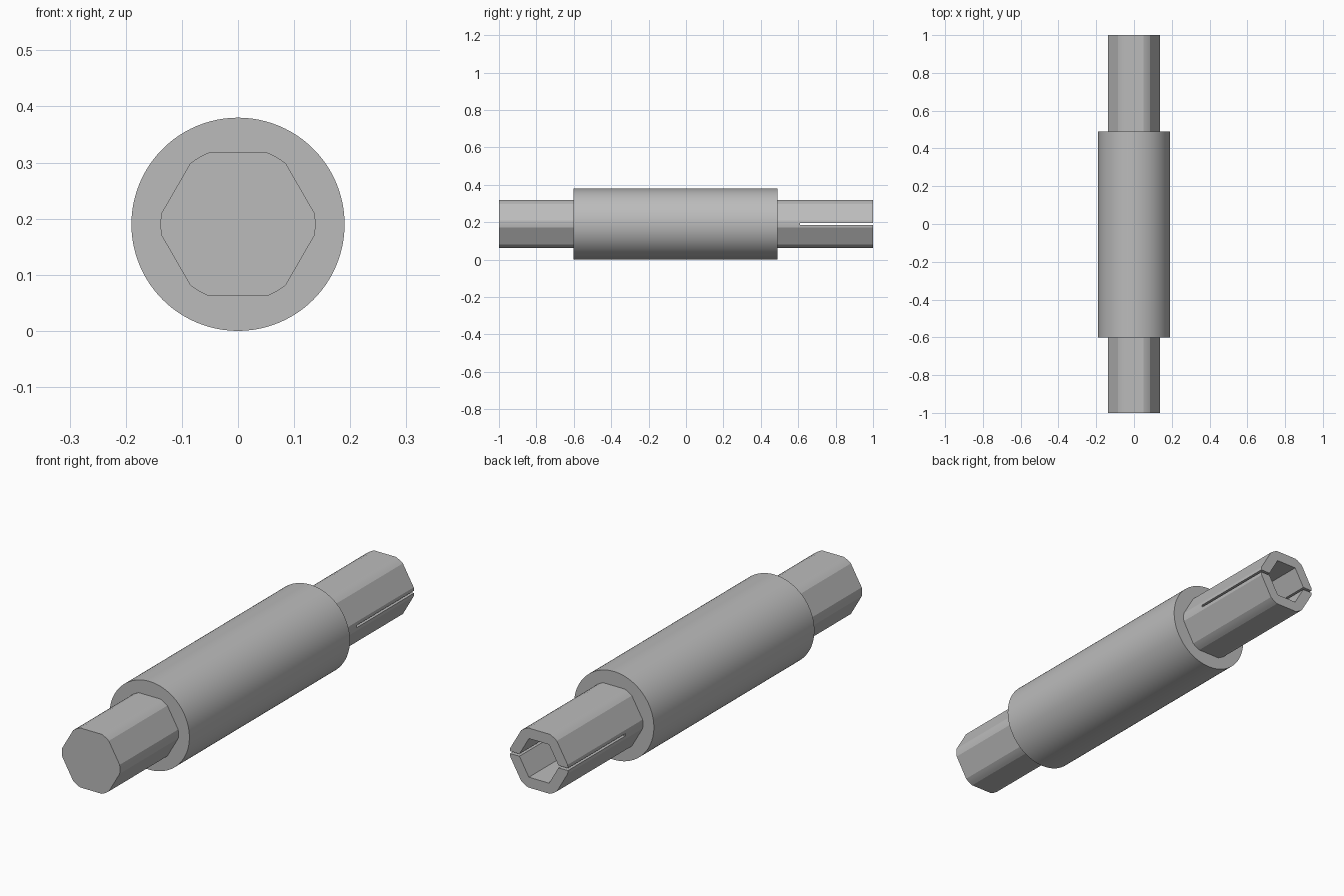
import bpy, bmesh, math

cube = bpy.data.objects.get("Cube")
if cube:
    bpy.data.objects.remove(cube, do_unlink=True)

AXIS_Z = 0.19      # height of the long axis
SLEEVE_R = 0.19
APOTHEM = 0.128    # half the width across the flats
CORNER_R = 0.138   # hexagon corners are turned down to this radius
BORE_START = 0.61

steel = bpy.data.materials.new("grey steel")
steel.use_nodes = True
GREY = (0.5, 0.5, 0.5, 1)
steel.diffuse_color = GREY
steel.node_tree.nodes["Principled BSDF"].inputs["Base Color"].default_value = GREY


def prism(name, profile, y0, y1):
    """Extrude an (x, z) profile around the axis from y0 to y1."""
    bm = bmesh.new()
    face = bm.faces.new([bm.verts.new((x, y0, z + AXIS_Z)) for x, z in profile])
    grown = bmesh.ops.extrude_face_region(bm, geom=[face])["geom"]
    tips = [g for g in grown if isinstance(g, bmesh.types.BMVert)]
    bmesh.ops.translate(bm, verts=tips, vec=(0, y1 - y0, 0))
    bmesh.ops.recalc_face_normals(bm, faces=bm.faces)
    mesh = bpy.data.meshes.new(name)
    bm.to_mesh(mesh)
    bm.free()
    mesh.materials.append(steel)
    obj = bpy.data.objects.new(name, mesh)
    bpy.context.collection.objects.link(obj)
    return obj


def polar(radius, angle):
    return radius * math.cos(angle), radius * math.sin(angle)


def ring(radius, count):
    return [polar(radius, math.tau * i / count) for i in range(count)]


def rounded_hex(steps=4):
    """Hexagon with corners at +-x, each replaced by a short arc."""
    half = math.pi / 6 - math.acos(APOTHEM / CORNER_R)
    return [polar(CORNER_R, corner * math.pi / 3 + half * (2 * s / steps - 1))
            for corner in range(6) for s in range(steps + 1)]


def cut(target, cutter):
    mod = target.modifiers.new("cut", "BOOLEAN")
    mod.operation = "DIFFERENCE"
    mod.solver = "EXACT"
    mod.object = cutter
    bpy.context.view_layer.objects.active = target
    bpy.ops.object.modifier_apply(modifier=mod.name)
    bpy.data.objects.remove(cutter, do_unlink=True)


def shade(obj, degrees):
    bpy.ops.object.select_all(action="DESELECT")
    obj.select_set(True)
    bpy.context.view_layer.objects.active = obj
    bpy.ops.object.shade_smooth_by_angle(angle=math.radians(degrees))


# Round sleeve in the middle
sleeve = prism("sleeve", ring(SLEEVE_R, 96), -0.602, 0.49)
shade(sleeve, 30)

# Solid hexagonal drive end at the front
front_shank = prism("front_shank", rounded_hex(), -1, -0.55)
shade(front_shank, 15)

# Hexagonal socket end at the back, bored and slit on both sides
back_shank = prism("back_shank", rounded_hex(), 0.44, 1)
cut(back_shank, prism("bore_cutter", ring(0.096, 6), BORE_START, 1.1))
slit = [(-0.2, -0.005), (0.2, -0.005), (0.2, 0.005), (-0.2, 0.005)]
cut(back_shank, prism("slit_cutter", slit, BORE_START, 1.1))
shade(back_shank, 15)
